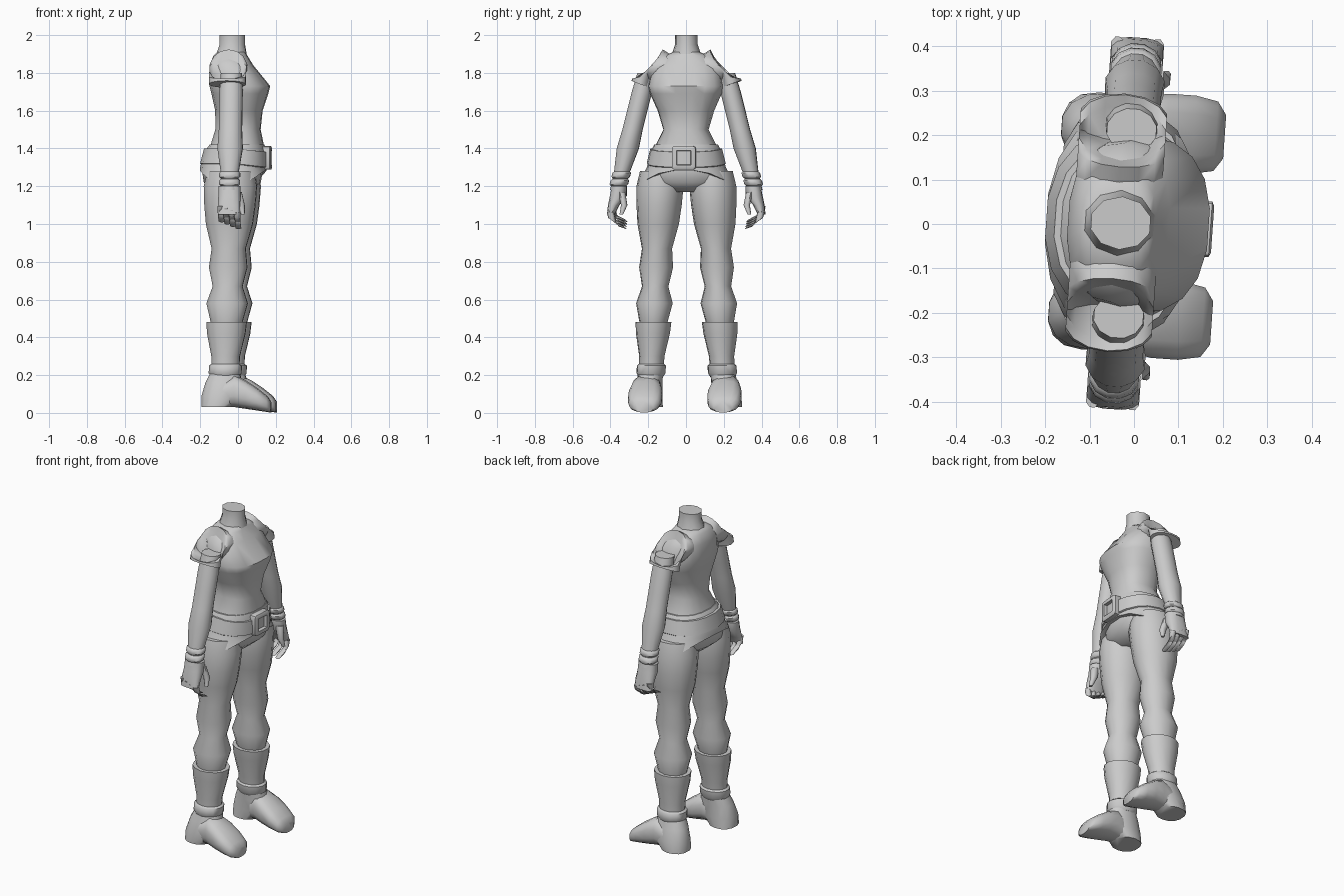
import bpy, bmesh, math
from mathutils import Vector

if "Cube" in bpy.data.objects:
    bpy.data.objects.remove(bpy.data.objects["Cube"])

TURN = math.radians(-4)  # the whole figure stands slightly turned

grey = bpy.data.materials.new("plain_grey")
grey.use_nodes = True
colour = (.6, .6, .6, 1)
grey.diffuse_color = colour
grey.node_tree.nodes["Principled BSDF"].inputs["Base Color"].default_value = colour


def finish(name, bm, angle=50):
    """Turn a bmesh into a named, shaded object."""
    bmesh.ops.recalc_face_normals(bm, faces=bm.faces)
    mesh = bpy.data.meshes.new(name)
    bm.to_mesh(mesh)
    bm.free()
    mesh.materials.append(grey)
    obj = bpy.data.objects.new(name, mesh)
    bpy.context.collection.objects.link(obj)
    obj.rotation_euler.z = TURN
    bpy.ops.object.select_all(action="DESELECT")
    obj.select_set(True)
    bpy.context.view_layer.objects.active = obj
    bpy.ops.object.shade_smooth_by_angle(angle=math.radians(angle))
    return obj


def flat(x, y, z, depth, width, tilt=0):
    """Level cross-section from its centre and half sizes, tilted sideways."""
    slope = math.radians(tilt)
    across = Vector((0, math.cos(slope), math.sin(slope))) * width
    return Vector((x, y, z)), Vector((depth, 0, 0)), across


def body(z, back, front, width):
    """Cross-section of the trunk, centred between its left and right."""
    return flat((front + back) / 2, 0, z, (front - back) / 2, width)


def leg(z, radius):
    """Cross-section on the leg axis, which leans outward going down."""
    return flat(.025 * z - .06, .2 - .05 * z, z, radius * 1.15, radius)


def arm(z, radius):
    """Cross-section on the arm axis, which leans outward going down."""
    return flat(-.02, .66 - .25 * z, z, radius * 1.15, radius)


def shoe(x, width, top):
    """Upright cross-section of the shoe, with the sole dipping to the toe."""
    sole = .03 - .15 * max(0, x)
    return (Vector((x, .21, (top + sole) / 2)), Vector((0, width, 0)),
            Vector((0, 0, (top - sole) / 2)))


def power_of(value, power):
    return math.copysign(abs(value) ** (2 / power), value)


def loft(name, rings, sides=14, power=2.0, flip=1, lift=0):
    """Skin through cross-sections; lift raises the hem at front and back."""
    bm = bmesh.new()
    rows = []
    for index, (centre, forward, across) in enumerate(rings):
        row = []
        for k in range(sides):
            turn = math.tau * (k + .5) / sides
            ahead, aside = math.cos(turn), math.sin(turn)
            point = centre + forward * power_of(ahead, power) + across * power_of(aside, power)
            if index >= len(rings) - 2:
                point.z += lift * max(0, abs(ahead) - .5)
            point.y *= flip
            row.append(bm.verts.new(point))
        rows.append(row)
    for upper, lower in zip(rows, rows[1:]):
        for k in range(sides):
            n = (k + 1) % sides
            bm.faces.new((upper[k], upper[n], lower[n], lower[k]))
    bm.faces.new(rows[0])
    bm.faces.new(rows[-1])
    return finish(name, bm)


# Neck
loft("neck", [body(2, -.1, .04, .06), body(1.95, -.1, .04, .06),
              body(1.89, -.12, .05, .08)], sides=10)

# Shirt, from neckline over the chest to below the waist
loft("shirt", [
    body(1.91, -.11, .04, .07), body(1.89, -.13, .05, .12), body(1.84, -.15, .08, .18),
    body(1.73, -.15, .17, .2), body(1.69, -.14, .16, .19), body(1.6, -.12, .13, .15),
    body(1.5, -.12, .12, .12), body(1.4, -.15, .14, .17), body(1.35, -.17, .14, .18)],
    sides=18, power=2.4)

# Hip cloth with a hem raised at front and back
loft("hip_cloth", [
    body(1.42, -.15, .14, .17), body(1.38, -.18, .15, .19), body(1.3, -.2, .15, .21),
    body(1.22, -.2, .15, .25), body(1.22, -.17, .12, .22)],
    sides=18, power=2.3, lift=.13)

# Belt, lower at the front
belt = loft("belt", [
    body(1.4, -.15, .15, .17), body(1.4, -.18, .16, .19),
    body(1.32, -.2, .16, .21), body(1.31, -.17, .14, .2)], sides=18, power=2.3)
for vertex in belt.data.vertices:
    vertex.co.z -= .12 * max(0, vertex.co.x)

# Trouser seat
loft("trouser_seat", [
    body(1.36, -.17, .13, .18), body(1.28, -.19, .13, .21),
    body(1.22, -.18, .12, .21), body(1.17, -.12, .06, .1)], sides=18, power=2.3)

# Buckle: rounded square frame with a sunken centre
bm = bmesh.new()
bmesh.ops.create_cube(bm, size=1)
for vertex in bm.verts:
    vertex.co = vertex.co * .125 + Vector((.11, 0, 1.35))
corners = [edge for edge in bm.edges
           if abs(edge.verts[0].co.x - edge.verts[1].co.x) > .01]
bmesh.ops.bevel(bm, geom=corners, offset=.015, segments=2, affect="EDGES", profile=.5)
front = max(bm.faces, key=lambda face: face.calc_center_median().x)
for inward, outward in ((.01, .005), (.015, 0), (.005, -.02)):
    bmesh.ops.inset_region(bm, faces=[front], thickness=inward, depth=outward)
finish("belt_buckle", bm, 35)

for side, flip in (("left", 1), ("right", -1)):
    # Sleeve, turning from sideways to downward
    sleeve = ((.1, 1.83, .07, -80), (.16, 1.83, .1, -70), (.2, 1.82, .09, -45),
              (.23, 1.78, .06, -10), (.24, 1.74, .055, 20))
    loft(side + "_sleeve", [flat(-.04, y, z, .1, width, tilt)
                            for y, z, width, tilt in sleeve], flip=flip)

    # Arm
    loft(side + "_arm", [
        arm(1.8, .05), arm(1.7, .055), arm(1.6, .055), arm(1.5, .055),
        arm(1.4, .06), arm(1.27, .042), arm(1.18, .04)], sides=12, flip=flip)

    # Two wrist bands
    for label, z in (("upper", 1.26), ("lower", 1.22)):
        loft(f"{side}_{label}_wrist_band", [
            arm(z + .02, .04), arm(z + .01, .05), arm(z - .01, .05), arm(z - .02, .04)],
            sides=12, flip=flip)

    # Palm
    palm = ((1.2, .355, .04), (1.15, .36, .045), (1.1, .385, .03), (1.05, .4, .02))
    loft(side + "_palm", [flat(-.02, y, z, .06, width) for z, y, width in palm],
         sides=12, power=2.5, flip=flip)

    # Curled fingers, the front one reaching lowest
    for number, finger in enumerate(("index", "middle", "ring", "little")):
        x, rise = .025 - .03 * number, .012 * number
        curl = ((1.06, .4, .02, 0), (1.02, .39, .025, 30),
                (1, .365, .02, 50), (.98, .32, .01, 50))
        loft(f"{side}_{finger}_finger", [flat(x, y, z + rise, .016, width, tilt)
                                         for z, y, width, tilt in curl],
             sides=8, flip=flip)

    # Thumb
    loft(side + "_thumb", [
        flat(.02, .34, 1.17, .025, .02), flat(.04, .325, 1.1, .02, .018),
        flat(.05, .34, 1.05, .01, .01)], sides=8, flip=flip)

    # Trouser leg, gathered in folds around the knee
    loft(side + "_trouser_leg", [
        leg(1.28, .11), leg(1.2, .125), leg(1.1, .12), leg(1, .11), leg(.87, .08),
        leg(.77, .09), leg(.67, .07), leg(.58, .097), leg(.46, .07)], flip=flip)

    # Boot shaft
    loft(side + "_boot_shaft", [
        leg(.48, .07), leg(.48, .095), leg(.42, .09), leg(.3, .067), leg(.2, .065)],
        flip=flip)

    # Rolled ankle cuff
    loft(side + "_boot_cuff", [
        leg(.26, .065), leg(.25, .077), leg(.21, .077), leg(.19, .065)], flip=flip)

    # Ankle and heel
    loft(side + "_heel", [
        leg(.22, .065), flat(-.06, .2, .16, .1, .07), flat(-.07, .21, .09, .11, .08),
        flat(-.1, .21, .03, .08, .08)], power=2.3, flip=flip)

    # Shoe, falling to a round toe
    loft(side + "_shoe", [
        shoe(-.14, .06, .1), shoe(-.08, .07, .16), shoe(0, .08, .2), shoe(.06, .09, .17),
        shoe(.12, .09, .13), shoe(.17, .08, .09), shoe(.19, .05, .06)],
        power=2.6, flip=flip)
